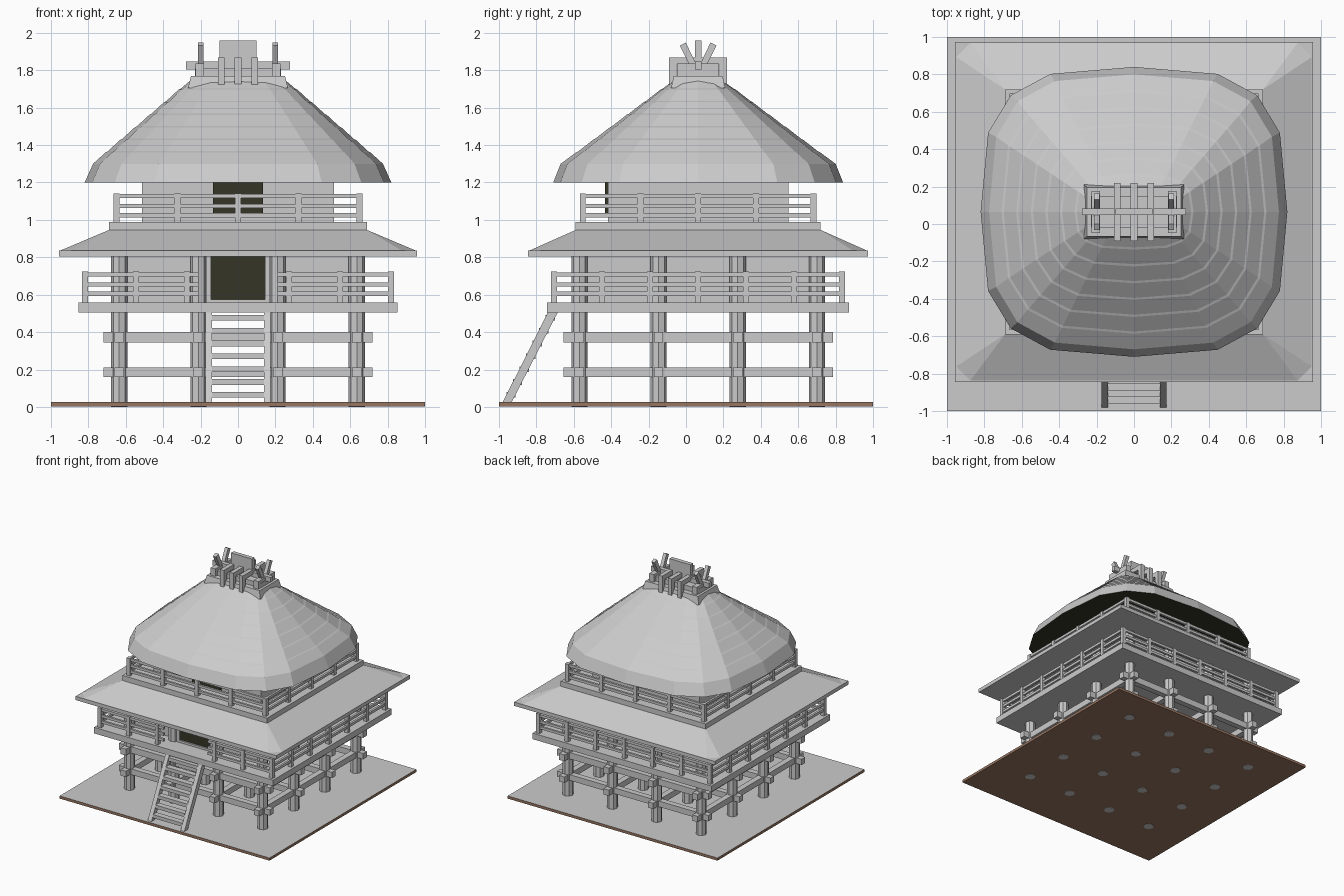
import bpy, bmesh, math
from mathutils import Vector

if "Cube" in bpy.data.objects:
    bpy.data.objects.remove(bpy.data.objects["Cube"])

CY = 0.065  # the building sits slightly behind the middle of the ground


def material(name, rgb):
    m = bpy.data.materials.new(name)
    m.diffuse_color = (*rgb, 1)
    m.use_nodes = True
    m.node_tree.nodes["Principled BSDF"].inputs["Base Color"].default_value = m.diffuse_color
    return m


GREY = material("grey timber", (0.6, 0.6, 0.6))
DARK = material("dark opening", (0.035, 0.035, 0.02))
BROWN = material("brown earth", (0.31, 0.18, 0.12))


def finish(name, bm, *mats):
    me = bpy.data.meshes.new(name)
    bmesh.ops.recalc_face_normals(bm, faces=bm.faces)
    bm.to_mesh(me)
    bm.free()
    ob = bpy.data.objects.new(name, me)
    bpy.context.collection.objects.link(ob)
    for m in mats or (GREY,):
        me.materials.append(m)
    return ob


def add_box(bm, x0, x1, y0, y1, z0, z1):
    vs = bmesh.ops.create_cube(bm, size=1)["verts"]
    for v in vs:
        v.co = Vector(((x0 + x1) / 2 + v.co.x * (x1 - x0),
                       (y0 + y1) / 2 + v.co.y * (y1 - y0),
                       (z0 + z1) / 2 + v.co.z * (z1 - z0)))
    return vs


def boxes(name, items, *mats):
    bm = bmesh.new()
    for b in items:
        add_box(bm, *b)
    return finish(name, bm, *mats)


def around(hx, hy, z0, z1):
    """Box centred on the building."""
    return (-hx, hx, CY - hy, CY + hy, z0, z1)


def prism_x(bm, yz, x0, x1):
    """Extrude a side-view outline along x."""
    a = [bm.verts.new((x0, y, z)) for y, z in yz]
    b = [bm.verts.new((x1, y, z)) for y, z in yz]
    n = len(yz)
    bm.faces.new(a)
    bm.faces.new(b[::-1])
    for i in range(n):
        bm.faces.new((a[i], a[(i + 1) % n], b[(i + 1) % n], b[i]))


# Ground: grey top, brown sides and underside
ground = boxes("ground", [(-1, 1, -1, 1, 0.002, 0.025)], GREY, BROWN)
for p in ground.data.polygons:
    p.material_index = 0 if p.normal.z > 0.5 else 1

# Octagonal posts on a 4 x 4 layout, passing through the ground
STEPS = [(i - 1.5) * 0.4233 for i in range(4)]
bm = bmesh.new()
for x in STEPS:
    for y in STEPS:
        vs = bmesh.ops.create_cone(bm, cap_ends=True, segments=8, radius1=0.043,
                                   radius2=0.043, depth=0.81)["verts"]
        bmesh.ops.translate(bm, verts=vs, vec=(x, CY + y, 0.405))
finish("posts", bm)

# Tie beams in both directions at two heights
ties = []
for z0, z1 in ((0.16, 0.21), (0.345, 0.40)):
    for s in STEPS:
        ties.append((-0.72, 0.72, CY + s - 0.025, CY + s + 0.025, z0, z1))
        ties.append((s - 0.025, s + 0.025, CY - 0.72, CY + 0.72, z0, z1))
boxes("tie_beams", ties)

# Lower storey
boxes("lower_deck", [around(0.853, 0.807, 0.505, 0.557)])
boxes("lower_walls", [around(0.61, 0.61, 0.55, 0.81)])
boxes("lower_door", [(-0.145, 0.145, -0.575, -0.53, 0.575, 0.805)], DARK)
boxes("lower_door_frame", [(s * 0.158 - 0.013, s * 0.158 + 0.013, -0.59, -0.53, 0.555, 0.805)
                           for s in (-1, 1)] + [(-0.16, 0.16, -0.59, -0.53, 0.555, 0.575)])


def railing(name, hx, hy, z0, z1, rails, spans, gap=0.0):
    items = []
    t, w = 0.009, 0.016
    for i in range(spans + 1):
        f = 2 * i / spans - 1
        for s in (-1, 1):
            if not (s < 0 and abs(f * hx) < gap):
                items.append((f * hx - w, f * hx + w, CY + s * hy - w, CY + s * hy + w, z0, z1))
            if 0 < i < spans:
                items.append((s * hx - w, s * hx + w, CY + f * hy - w, CY + f * hy + w, z0, z1))
    for z in rails:
        for s in (-1, 1):
            items.append((s * hx - t, s * hx + t, CY - hy, CY + hy, z - 0.011, z + 0.011))
            if s < 0 and gap:
                for e in (-1, 1):
                    a, b = sorted((e * gap, e * hx))
                    items.append((a, b, CY - hy - t, CY - hy + t, z - 0.011, z + 0.011))
            else:
                items.append((-hx, hx, CY + s * hy - t, CY + s * hy + t, z - 0.011, z + 0.011))
    boxes(name, items)


railing("lower_railing", 0.817, 0.77, 0.55, 0.725, (0.708, 0.655, 0.605), 6, 0.21)

# Skirt roof: flat eave plate, four sloping panels with narrow hip facets
boxes("eave_plate", [around(0.957, 0.909, 0.803, 0.835)])
bm = bmesh.new()
ex, ey, cut, tx, ty = 0.95, 0.902, 0.075, 0.69, 0.655
rim, top = [], []
for sx, sy in ((1, 1), (-1, 1), (-1, -1), (1, -1)):
    a = bm.verts.new((sx * ex, CY + sy * (ey - cut), 0.836))
    b = bm.verts.new((sx * (ex - cut), CY + sy * ey, 0.836))
    rim.append((a, b) if sx * sy > 0 else (b, a))
    top.append(bm.verts.new((sx * tx, CY + sy * ty, 0.946)))
for i in range(4):
    j = (i + 1) % 4
    bm.faces.new((rim[i][0], rim[i][1], top[i]))
    bm.faces.new((rim[i][1], rim[j][0], top[j], top[i]))
bm.faces.new(top)
bm.faces.new([v for pair in rim for v in pair])
finish("skirt_roof", bm)

# Upper storey
boxes("upper_deck", [around(0.69, 0.655, 0.94, 0.99)])
boxes("upper_walls", [around(0.513, 0.482, 0.98, 1.25)])
boxes("upper_door", [(-0.133, 0.133, -0.433, -0.41, 1.015, 1.22)], DARK)
railing("upper_railing", 0.649, 0.617, 0.985, 1.14, (1.127, 1.075, 1.025), 4)

# Thatched roof: stepped rings of a rounded rectangle, dark underside
rings = [(0.82, 0.775, 1.20), (0.775, 0.735, 1.30)]
for k in range(1, 7):
    rx, ry, z = 0.782 - 0.078 * k, 0.738 - 0.09 * k, 1.30 + 0.067 * k
    rings += [(rx + 0.004, ry + 0.004, z - 0.006), (rx - 0.008, ry - 0.008, z)]
rings += [(0.255, 0.13, 1.745)]
N = 16
bm = bmesh.new()
loops = []
for rx, ry, z in rings:
    loop = []
    for i in range(N):
        a = 2 * math.pi * i / N
        c, s = round(math.cos(a), 6), round(math.sin(a), 6)
        loop.append(bm.verts.new((math.copysign(abs(c) ** 0.63, c) * rx,
                                  CY + math.copysign(abs(s) ** 0.63, s) * ry, z)))
    loops.append(loop)
for lo, hi in zip(loops, loops[1:]):
    for i in range(N):
        j = (i + 1) % N
        bm.faces.new((lo[i], lo[j], hi[j], hi[i]))
bm.faces.new(loops[-1])
bm.faces.new(loops[0][::-1]).material_index = 1
finish("thatched_roof", bm, GREY, DARK)

# Ridge crown: tapered base, body, ridge pole and centre board
bm = bmesh.new()
for v in add_box(bm, *around(0.267, 0.145, 1.705, 1.77)):
    if v.co.z > 1.75:
        v.co.x *= 0.94
        v.co.y = CY + (v.co.y - CY) * 0.9
finish("ridge_base", bm)
boxes("ridge_body", [around(0.23, 0.085, 1.76, 1.81)])
boxes("ridge_pole", [around(0.277, 0.018, 1.805, 1.848)])
boxes("ridge_board", [around(0.1, 0.018, 1.84, 1.96)])


def saddle(x, w, hy, z0, z1, t):
    return [(x - w, x + w, CY - hy, CY + hy, z1 - t, z1)] + [
        (x - w, x + w, CY + s * (hy - t / 2) - t / 2, CY + s * (hy - t / 2) + t / 2, z0, z1 - t)
        for s in (-1, 1)]


straps = []
for x in (-0.09, 0, 0.09):
    straps += saddle(x, 0.018, 0.155, 1.72, 1.868, 0.04)
for x in (-0.205, 0.205):
    straps += saddle(x, 0.022, 0.112, 1.74, 1.835, 0.03)
boxes("ridge_straps", straps)

# Forked finials at both ends of the ridge
bm = bmesh.new()
for x in (-0.2, 0.2):
    for s in (-1, 1):
        prism_x(bm, [(CY + s * y, z) for y, z in
                     ((0.0, 1.81), (0.032, 1.80), (0.098, 1.932), (0.066, 1.948))],
                x - 0.015, x + 0.015)
finish("forked_finials", bm)

# Stair ladder: slanted stringers and rungs
bm = bmesh.new()
for x in (-0.157, 0.157):
    prism_x(bm, [(-0.98, 0.025), (-0.932, 0.025), (-0.685, 0.507), (-0.738, 0.507)],
            x - 0.018, x + 0.018)
for i in range(7):
    z = 0.065 + 0.0685 * i
    y = -0.956 + (z - 0.025) * 0.51
    add_box(bm, -0.14, 0.14, y - 0.025, y + 0.025, z - 0.015, z + 0.015)
finish("stairs", bm)
